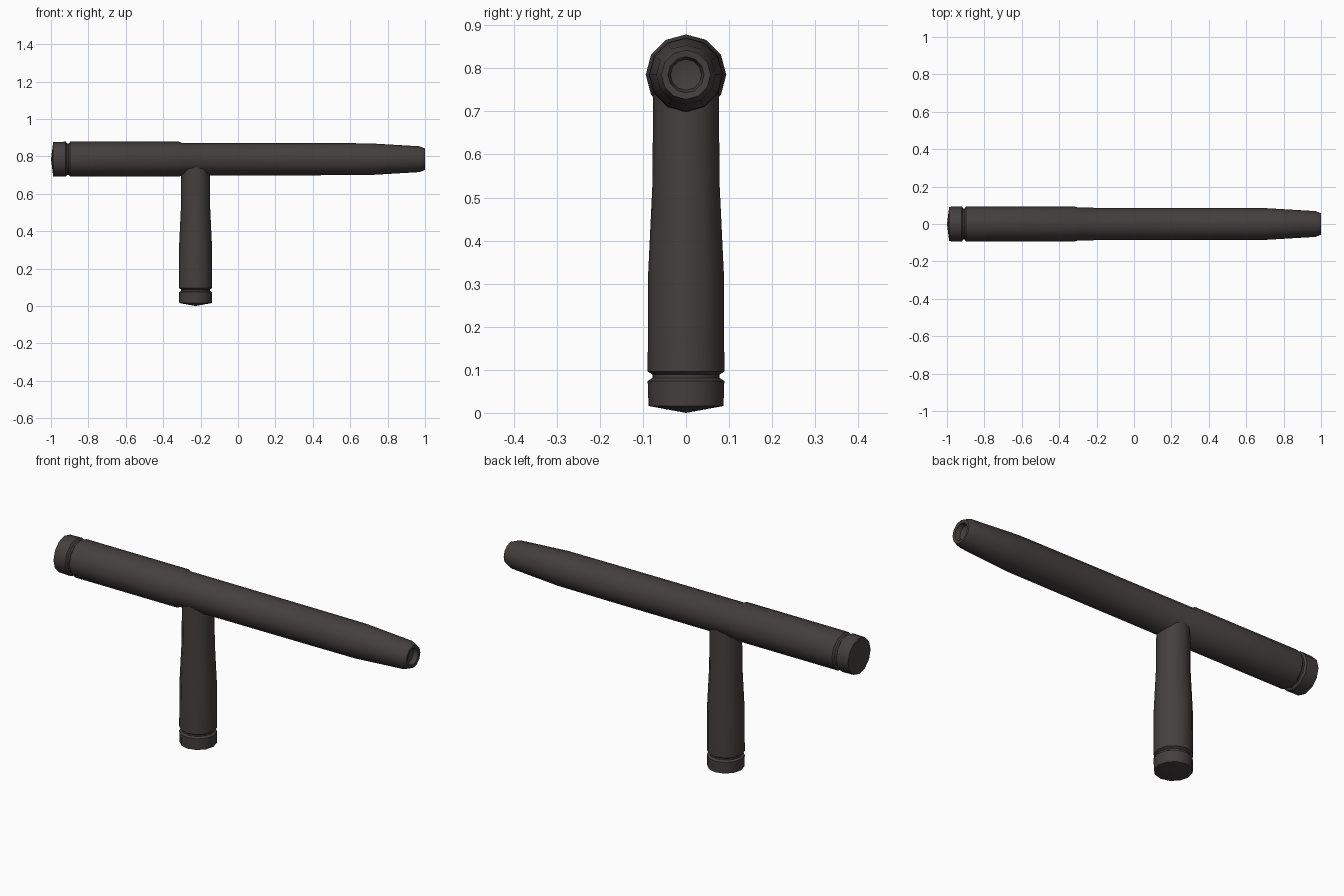
import bpy, bmesh, math
from mathutils import Matrix

if "Cube" in bpy.data.objects:
    bpy.data.objects.remove(bpy.data.objects["Cube"])

SIDES = 12
dark = bpy.data.materials.new("dark_charcoal")
dark.diffuse_color = (0.058, 0.050, 0.049, 1)
dark.use_nodes = True
dark.node_tree.nodes["Principled BSDF"].inputs["Base Color"].default_value = dark.diffuse_color


def lathe(name, profile, matrix):
    """Revolve (distance along axis, radius) points around local z; radius 0 closes an end."""
    bm = bmesh.new()
    rings = []
    for h, r in profile:
        if r == 0:
            rings.append([bm.verts.new((0, 0, h))] * SIDES)
        else:
            rings.append([bm.verts.new((r * math.cos(2 * math.pi * i / SIDES),
                                        r * math.sin(2 * math.pi * i / SIDES), h))
                          for i in range(SIDES)])
    for a, b in zip(rings, rings[1:]):
        for i in range(SIDES):
            j = (i + 1) % SIDES
            quad = list(dict.fromkeys((a[i], a[j], b[j], b[i])))
            bm.faces.new(quad)
    bmesh.ops.recalc_face_normals(bm, faces=bm.faces)
    bm.transform(matrix)
    me = bpy.data.meshes.new(name)
    bm.to_mesh(me)
    bm.free()
    me.materials.append(dark)
    ob = bpy.data.objects.new(name, me)
    bpy.context.collection.objects.link(ob)
    bpy.ops.object.select_all(action='DESELECT')
    ob.select_set(True)
    bpy.context.view_layer.objects.active = ob
    bpy.ops.object.shade_smooth_by_angle(angle=math.radians(35))
    return ob


# Long shaft along x: end cap, groove, thick grip, step, tapered rod, dished tip
shaft = [(-1.0, 0), (-0.988, 0.092), (-0.921, 0.0935), (-0.914, 0.084),
         (-0.905, 0.084), (-0.897, 0.0935), (-0.315, 0.0935), (-0.300, 0.087),
         (0.40, 0.086), (0.70, 0.085), (0.97, 0.069), (1.0, 0.057),
         (0.998, 0.042), (0.975, 0.036), (0.965, 0)]
lathe("shaft", shaft,
      Matrix.Translation((0, 0, 0.785)) @ Matrix.Rotation(math.pi / 2, 4, 'Y'))

# Side handle hanging below: knob, groove, swelling grip, narrow neck
handle = [(0.0, 0), (0.016, 0.087), (0.074, 0.089), (0.081, 0.078),
          (0.089, 0.078), (0.096, 0.089), (0.32, 0.088), (0.53, 0.078),
          (0.77, 0.076), (0.77, 0)]
lathe("side_handle", handle, Matrix.Translation((-0.227, 0, 0)))
